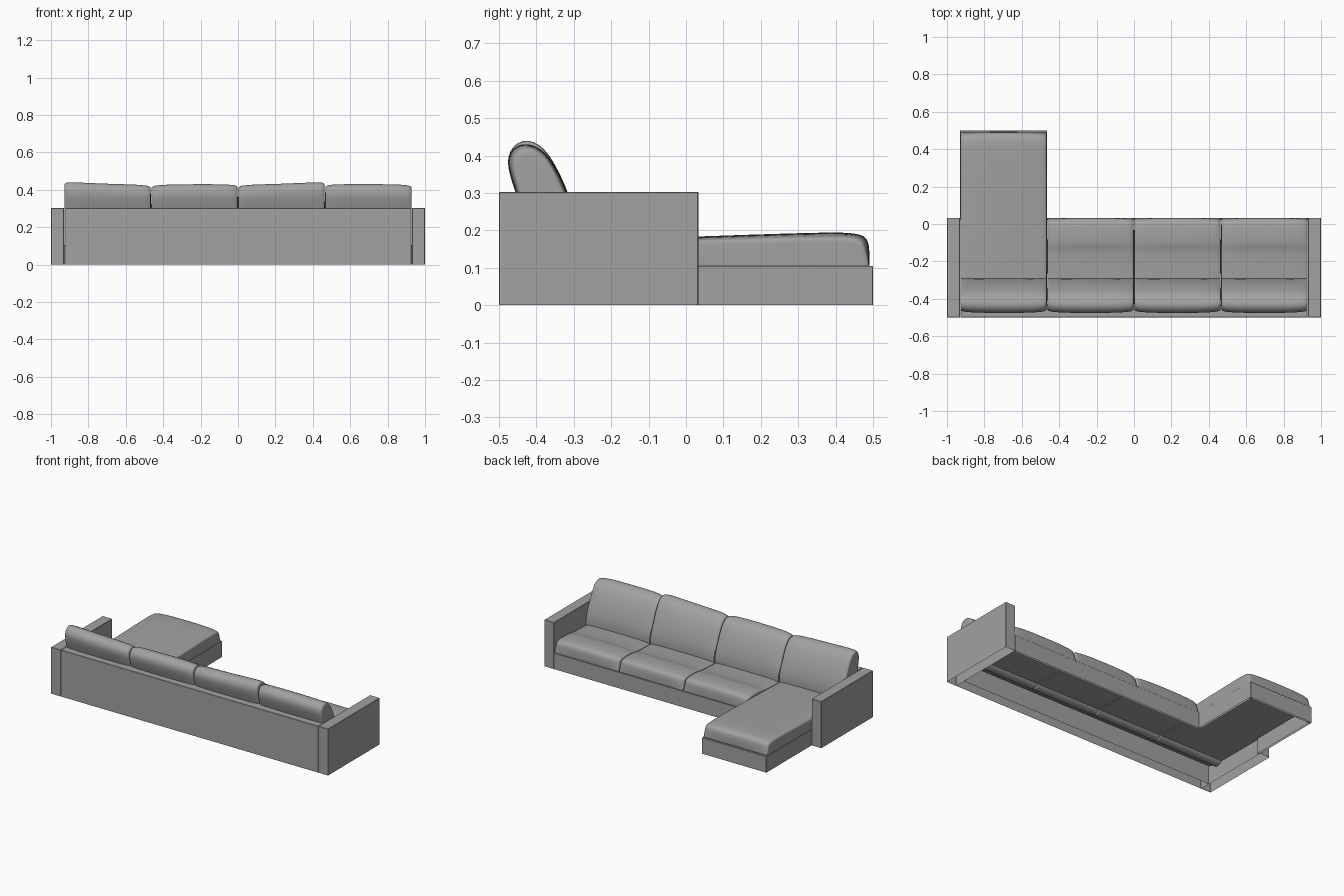
import bpy
import bmesh
from mathutils import Vector

if "Cube" in bpy.data.objects:
    bpy.data.objects.remove(bpy.data.objects["Cube"], do_unlink=True)

# One grey fabric
fabric = bpy.data.materials.new("grey_fabric")
fabric.use_nodes = True
GREY = (0.36, 0.36, 0.36, 1)
fabric.diffuse_color = GREY
fabric.node_tree.nodes["Principled BSDF"].inputs["Base Color"].default_value = GREY
fabric.node_tree.nodes["Principled BSDF"].inputs["Roughness"].default_value = 0.9

ARM = 0.07       # arm and back thickness
INNER = 0.93     # inner face of the arms
BACK = -0.5      # rear of the sofa
FRONT = 0.033    # front of the seats
CHAISE = 0.5     # front of the chaise
SEAT_W = INNER / 2
RAIL_H = 0.105
RAIL_T = 0.012


def add_object(name, bm):
    mesh = bpy.data.meshes.new(name)
    bm.to_mesh(mesh)
    bm.free()
    obj = bpy.data.objects.new(name, mesh)
    bpy.context.collection.objects.link(obj)
    mesh.materials.append(fabric)
    return obj


def box(name, x, y, z):
    """Upholstered box, open underneath, from three (low, high) ranges."""
    bm = bmesh.new()
    bmesh.ops.create_cube(bm, size=1)
    bottom = [f for f in bm.faces if f.normal.z < -0.5]
    bmesh.ops.delete(bm, geom=bottom, context="FACES_ONLY")
    for v in bm.verts:
        v.co = Vector(r[0] if c < 0 else r[1] for c, r in zip(v.co, (x, y, z)))
    obj = add_object(name, bm)
    mod = obj.modifiers.new("edge", "BEVEL")
    mod.width = 0.002
    mod.segments = 1


def cushion(name, x0, x1, profile, lift=(0, 0)):
    """Loft a (y, z) profile from x0 to x1, its upper half drawn in at the ends."""
    ys, zs = zip(*profile)
    cy, cz = (min(ys) + max(ys)) / 2, (min(zs) + max(zs)) / 2
    hy, hz = max(ys) - cy, max(zs) - cz
    # (distance from the end, inset of the profile)
    ends = [(0, 0.024), (0.002, 0.014), (0.02, 0.006), (0.1, 0.001)]
    stations = [(x0 + d, i) for d, i in ends]
    stations += [((x0 + x1) / 2, 0)]
    stations += [(x1 - d, i) for d, i in reversed(ends)]
    bm = bmesh.new()
    rings = []
    for x, inset in stations:
        t = (x - x0) / (x1 - x0)
        raise_by = lift[0] * (1 - t) ** 3 + lift[1] * t ** 3
        ring = []
        for y, z in profile:
            if z > cz:
                y = cy + (y - cy) * (1 - inset / hy)
                z = cz + (z - cz) * (1 + (raise_by - inset) / hz)
            ring.append(bm.verts.new((x, y, z)))
        rings.append(ring)
    n = len(profile)
    for a, b in zip(rings, rings[1:]):
        for i in range(n):
            j = (i + 1) % n
            bm.faces.new((a[i], a[j], b[j], b[i]))
    bm.faces.new(rings[0])
    bm.faces.new(rings[-1])
    for f in bm.faces:
        f.smooth = True
    bmesh.ops.recalc_face_normals(bm, faces=bm.faces)
    obj = add_object(name, bm)
    mod = obj.modifiers.new("soft", "SUBSURF")
    mod.levels = mod.render_levels = 2


def seat_profile(f):
    """Seat section: flat underside, crowned top, rounded front at y = f."""
    return [(-0.43, 0.101), (-0.2, 0.101), (f - 0.1, 0.101), (f - 0.003, 0.101),
            (f, 0.104), (f, 0.155), (f - 0.007, 0.183),
            (f - 0.04, 0.195), (f - 0.15, 0.195), (-0.13, 0.178),
            (-0.3, 0.172), (-0.42, 0.165), (-0.44, 0.14)]


# Arms and back
for side, s in (("left", 1), ("right", -1)):
    box(side + "_arm", sorted((s * INNER, s)), (BACK, FRONT), (0, 0.303))
box("back_panel", (-INNER + 0.002, INNER - 0.002), (BACK, BACK + ARM), (0, 0.303))

# Open base frame
chaise_x = -INNER + SEAT_W
base = (0, RAIL_H)
box("front_rail", (chaise_x - RAIL_T, INNER), (FRONT - RAIL_T, FRONT), base)
box("chaise_front_rail", (-INNER, chaise_x), (CHAISE - RAIL_T, CHAISE), base)
box("chaise_inner_rail", (chaise_x - RAIL_T, chaise_x), (FRONT - RAIL_T, CHAISE - 0.002), base)
box("chaise_outer_rail", (-INNER, -INNER + RAIL_T), (FRONT - RAIL_T, CHAISE - 0.002), base)

# Leaning section of the back cushions
back_profile = [(-0.445, 0.433), (-0.405, 0.428), (-0.37, 0.403), (-0.34, 0.355),
                (-0.312, 0.295), (-0.292, 0.22), (-0.29, 0.15), (-0.31, 0.09),
                (-0.36, 0.075), (-0.4, 0.12), (-0.425, 0.21), (-0.452, 0.29),
                (-0.478, 0.365), (-0.476, 0.405)]

# Four seats and four back cushions, the first seat being the chaise
lifts = [(0.02, 0), (0, 0.003), (0, 0.02), (0.004, 0.002)]
for k, lift in enumerate(lifts):
    x0 = -INNER + k * SEAT_W + 0.001
    x1 = x0 + SEAT_W - 0.002
    name = "chaise_cushion" if k == 0 else "seat_cushion_%d" % k
    cushion(name, x0, x1, seat_profile(CHAISE - 0.009 if k == 0 else FRONT))
    cushion("back_cushion_%d" % (k + 1), x0, x1, back_profile, lift)
